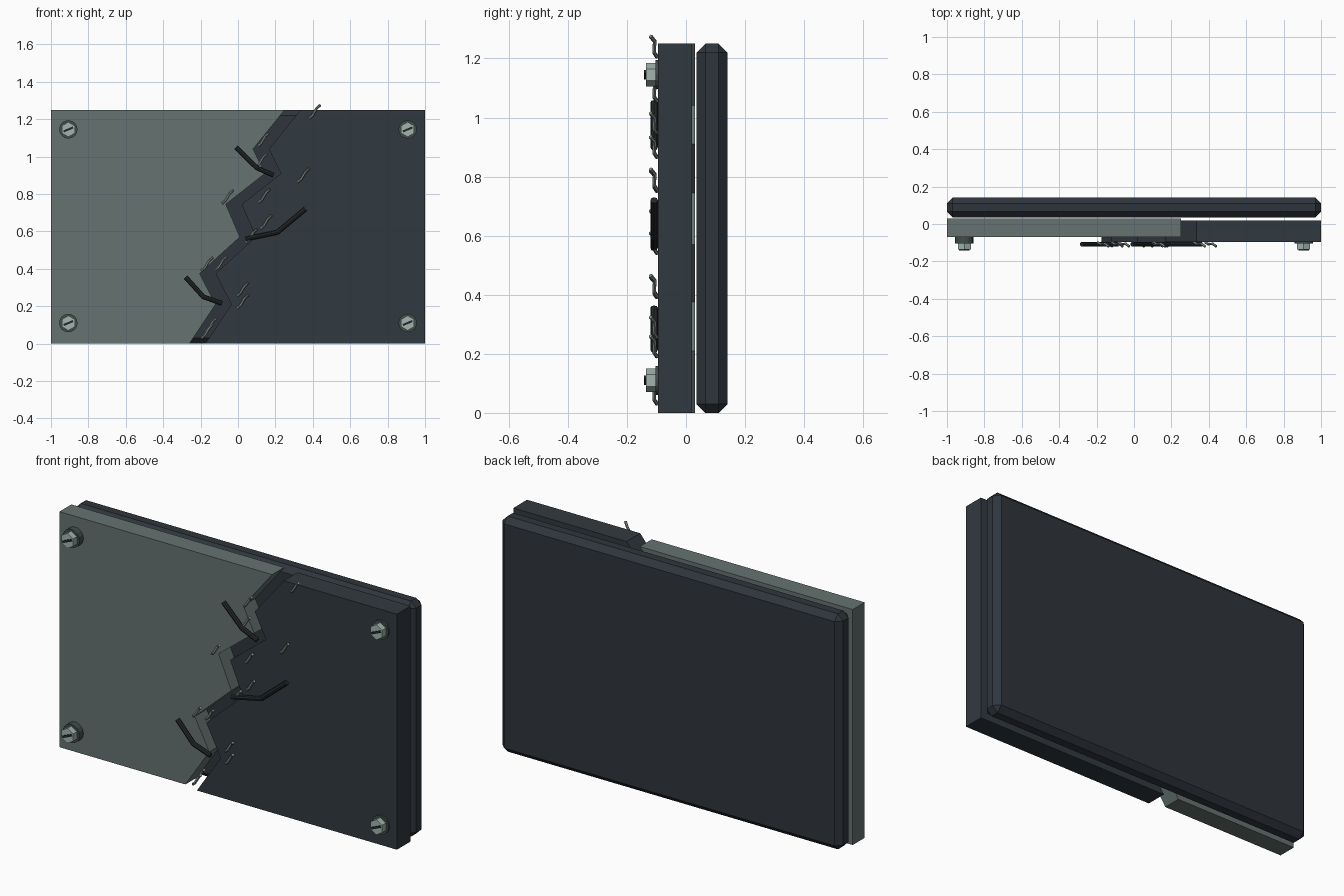
import bpy, bmesh, math
from mathutils import Matrix, Vector

cube = bpy.data.objects.get("Cube")
if cube:
    bpy.data.objects.remove(cube, do_unlink=True)


def material(name, rgb):
    m = bpy.data.materials.new(name)
    m.use_nodes = True
    m.diffuse_color = (*rgb, 1)
    m.node_tree.nodes["Principled BSDF"].inputs["Base Color"].default_value = (*rgb, 1)
    return m


GREY = material("weathered grey", (0.13, 0.17, 0.165))
DARK = material("dark slate", (0.031, 0.041, 0.05))
BACK = material("blue slate", (0.028, 0.036, 0.046))
ROD = material("blackened steel", (0.017, 0.021, 0.023))
WASHER = material("dull steel", (0.055, 0.075, 0.07))
BOLT = material("pale steel", (0.36, 0.46, 0.43))
WIRE = material("wire grey", (0.24, 0.30, 0.28))

HEIGHT = 1.25


def finish(name, bm, mat):
    bmesh.ops.recalc_face_normals(bm, faces=bm.faces)
    me = bpy.data.meshes.new(name)
    bm.to_mesh(me)
    bm.free()
    me.materials.append(mat)
    ob = bpy.data.objects.new(name, me)
    bpy.context.collection.objects.link(ob)
    return ob


def box(name, centre, size, mat, bevel=0, tilt=0):
    bm = bmesh.new()
    turn = Matrix.Rotation(tilt, 4, 'Y')
    bmesh.ops.create_cube(bm, size=1, matrix=Matrix.Translation(centre) @ turn @ Matrix.Diagonal((*size, 1)))
    if bevel:
        bmesh.ops.bevel(bm, geom=bm.edges[:], offset=bevel, segments=1, affect='EDGES')
    return finish(name, bm, mat)


def plate(name, outline, y0, y1, mat):
    """Extrude an x-z outline from y0 to y1."""
    bm = bmesh.new()
    face = bm.faces.new([bm.verts.new((x, y0, z)) for x, z in outline])
    out = bmesh.ops.extrude_face_region(bm, geom=[face])
    verts = [v for v in out["geom"] if isinstance(v, bmesh.types.BMVert)]
    bmesh.ops.translate(bm, verts=verts, vec=(0, y1 - y0, 0))
    return finish(name, bm, mat)


def disc(name, x, z, y_back, y_front, radius, sides, mat):
    """Prism whose axis runs along y."""
    bm = bmesh.new()
    place = Matrix.Translation((x, (y_back + y_front) / 2, z)) @ Matrix.Rotation(math.pi / 2, 4, 'X')
    bmesh.ops.create_cone(bm, cap_ends=True, segments=sides, radius1=radius, radius2=radius,
                          depth=abs(y_front - y_back), matrix=place)
    return finish(name, bm, mat)


def bar(name, points, radius, sides, mat):
    """Bent bar with mitred joints."""
    pts = [Vector(p) for p in points]
    bm = bmesh.new()
    rings = []
    for i, p in enumerate(pts):
        tangent = (pts[min(i + 1, len(pts) - 1)] - pts[max(i - 1, 0)]).normalized()
        side = tangent.cross(Vector((0, 1, 0))).normalized()
        up = side.cross(tangent)
        angles = [math.tau * k / sides for k in range(sides)]
        rings.append([bm.verts.new(p + radius * (side * math.cos(a) + up * math.sin(a))) for a in angles])
    for a, b in zip(rings, rings[1:]):
        for k in range(sides):
            n = (k + 1) % sides
            bm.faces.new((a[k], a[n], b[n], b[k]))
    bm.faces.new(rings[0])
    bm.faces.new(rings[-1])
    return finish(name, bm, mat)


# Backing slab with chamfered edges
box("backing_slab", (0, 0.088, HEIGHT / 2), (2, 0.105, HEIGHT), BACK, bevel=0.03)

# Two halves of the split front panel
crack = [(0.25, HEIGHT), (0.08, 1.04), (0.145, 0.91), (-0.065, 0.745),
         (0.01, 0.57), (-0.205, 0.375), (-0.12, 0.21), (-0.26, 0)]
GAP = 0.085
plate("grey_panel_half", [(-1, 0), (-1, HEIGHT)] + crack, -0.07, 0.03, GREY)
plate("dark_panel_half", [(1, 0), (1, HEIGHT)] + [(x + GAP, z) for x, z in crack], -0.095, 0.02, DARK)

# Corner bolts: washer, hex head and slot
for side, surface in ((-1, -0.07), (1, -0.095)):
    for level, z in (("lower", 0.11), ("upper", 1.145)):
        x = side * 0.907
        tag = level + ("_left" if side > 0 else "_right")
        disc("washer_" + tag, x, z, surface, -0.104, 0.049, 16, WASHER)
        disc("bolt_head_" + tag, x, z, -0.1, -0.136, 0.04, 6, BOLT)
        box("bolt_slot_" + tag, (x, -0.137, z), (0.055, 0.009, 0.011), ROD, tilt=-0.4)

# Bent reinforcing rods across the break
rods = [
    [(-0.01, 1.05), (0.10, 0.94), (0.19, 0.90)],
    [(0.04, 0.56), (0.21, 0.595), (0.36, 0.72)],
    [(-0.28, 0.355), (-0.185, 0.25), (-0.085, 0.215)],
]
for i, path in enumerate(rods):
    bar(f"bent_rod_{i + 1}", [(x, -0.108, z) for x, z in path], 0.013, 8, ROD)

# Frayed wire ends along the break
wires = [(0.41, 1.24), (0.135, 1.09), (0.125, 0.98), (0.35, 0.90), (0.14, 0.79), (-0.055, 0.785),
         (0.15, 0.65), (0.07, 0.575), (-0.09, 0.43), (-0.165, 0.425), (0.025, 0.29),
         (0.025, 0.225), (-0.145, 0.10), (-0.165, 0.065)]
curl = [(-0.03, -0.098, -0.035), (-0.012, -0.108, -0.02), (0.01, -0.106, 0.018), (0.03, -0.12, 0.035)]
for i, (x, z) in enumerate(wires):
    bar(f"frayed_wire_{i + 1}", [(x + a, b, z + c) for a, b, c in curl], 0.007, 6, WIRE)
